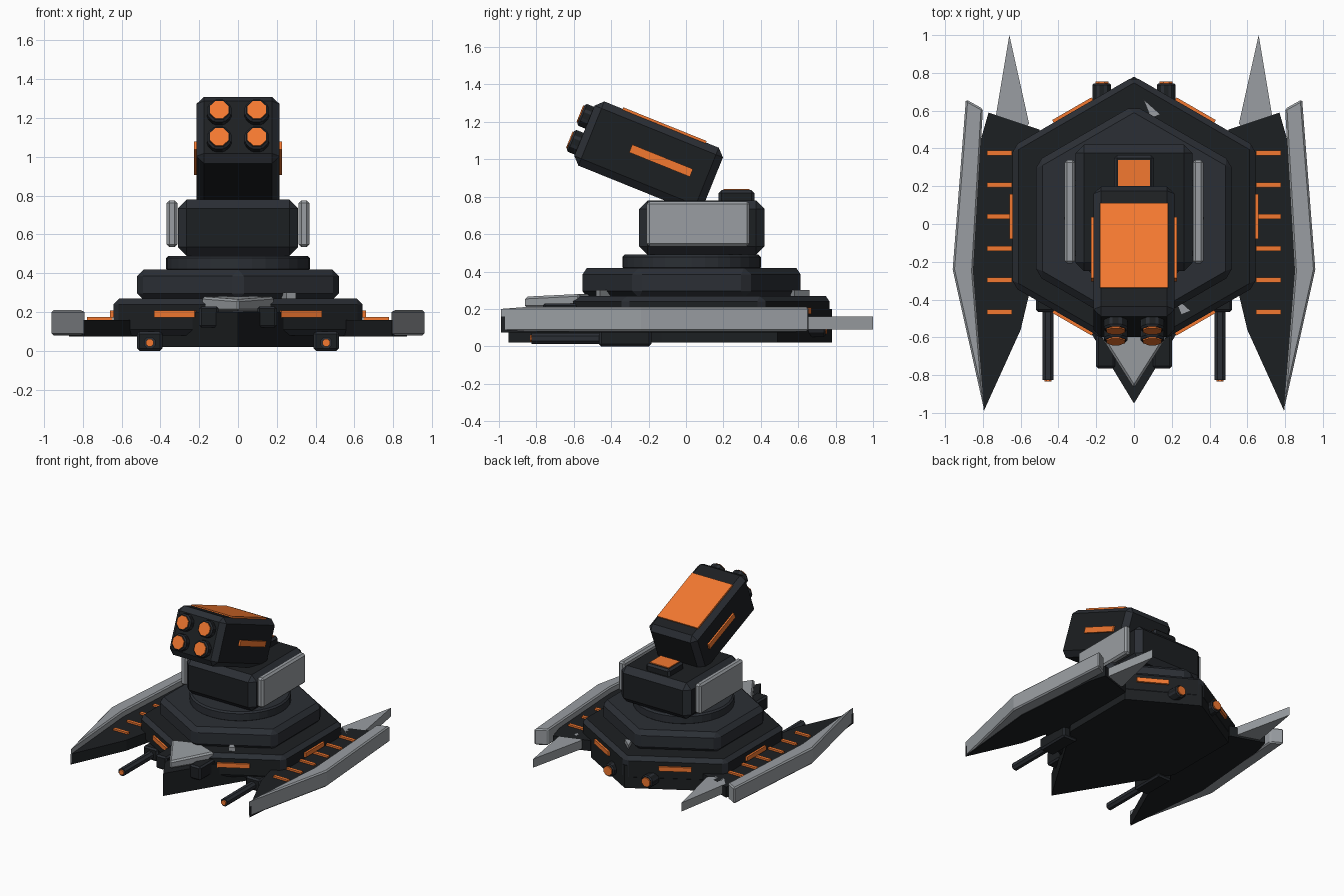
import bpy, bmesh, math
from mathutils import Matrix, Vector

if "Cube" in bpy.data.objects:
    bpy.data.objects.remove(bpy.data.objects["Cube"])


def material(name, rgb):
    m = bpy.data.materials.new(name)
    m.diffuse_color = (*rgb, 1)
    m.use_nodes = True
    m.node_tree.nodes["Principled BSDF"].inputs["Base Color"].default_value = m.diffuse_color
    return m


DARK = material("dark_armor", (0.012, 0.014, 0.016))
TRIM = material("dark_trim", (0.024, 0.028, 0.035))
GREY = material("grey_plate", (0.32, 0.34, 0.36))
ORANGE = material("orange_glow", (0.9, 0.19, 0.03))
ID = Matrix.Identity(4)


def finish(name, bm, mat, bevel, matrix):
    bmesh.ops.recalc_face_normals(bm, faces=bm.faces)
    me = bpy.data.meshes.new(name)
    bm.to_mesh(me)
    bm.free()
    ob = bpy.data.objects.new(name, me)
    bpy.context.collection.objects.link(ob)
    ob.matrix_world = matrix
    me.materials.append(mat)
    if bevel:
        me.materials.append(TRIM if mat == DARK else mat)
        mod = ob.modifiers.new("chamfer", 'BEVEL')
        mod.width = bevel
        mod.segments = 1
        mod.limit_method = 'ANGLE'
        mod.material = 1
    return ob


def prism(name, pts, z0, z1, mat, bevel=0, matrix=ID):
    """Flat outline pushed up from z0 to z1."""
    bm = bmesh.new()
    f = bm.faces.new([bm.verts.new((x, y, z0)) for x, y in pts])
    ext = bmesh.ops.extrude_face_region(bm, geom=[f])
    vs = [v for v in ext["geom"] if isinstance(v, bmesh.types.BMVert)]
    bmesh.ops.translate(bm, verts=vs, vec=(0, 0, z1 - z0))
    return finish(name, bm, mat, bevel, matrix)


def box(name, c, size, mat, bevel=0, matrix=ID, turn=0):
    bm = bmesh.new()
    bmesh.ops.create_cube(bm, size=1)
    bmesh.ops.scale(bm, vec=size, verts=bm.verts)
    return finish(name, bm, mat, bevel,
                  matrix @ Matrix.Translation(c) @ Matrix.Rotation(turn, 4, 'Z'))


def rod(name, x, z, y0, y1, r, mat, bevel=0, matrix=ID, sides=8):
    """Cylinder along y."""
    bm = bmesh.new()
    bmesh.ops.create_cone(bm, cap_ends=True, segments=sides, radius1=r, radius2=r, depth=abs(y1 - y0))
    m = matrix @ Matrix.Translation((x, (y0 + y1) / 2, z)) @ Matrix.Rotation(math.pi / 2, 4, 'X')
    return finish(name, bm, mat, bevel, m @ Matrix.Rotation(math.pi / sides, 4, 'Z'))


def ngon(n, r, cy):
    return [(r * math.sin(2 * math.pi * i / n), cy + r * math.cos(2 * math.pi * i / n)) for i in range(n)]


# Hull tiers
CY = 0.04
prism("keel", [(0, -0.95), (0.5, -0.13), (0.5, 0.49), (0, 0.78), (-0.5, 0.49), (-0.5, -0.13)], 0.02, 0.2, DARK)
prism("hull", ngon(6, 0.742, CY), 0.08, 0.27, DARK, 0.03)
prism("upper_hull", ngon(6, 0.6, 0.03), 0.26, 0.42, TRIM, 0.035)
ring = prism("turret_ring", ngon(32, 0.37, 0.03), 0.41, 0.49, TRIM, 0.012)

# Nose plate: triangle with lowered tip
nose = prism("nose_plate", [(0, -0.87), (0.19, -0.57), (0, -0.5), (-0.19, -0.57)], 0.205, 0.28, GREY, 0.012)
for v in nose.data.vertices:
    if v.co.y < -0.8 and v.co.z > 0.25:
        v.co.z = 0.265

# Small grey chips on the hull deck
for i, (x, y) in enumerate([(0.09, 0.61), (0.25, -0.43)]):
    prism(f"deck_chip_{i}", [(x - 0.04, y + 0.05), (x + 0.05, y - 0.03), (x, y - 0.05)], 0.26, 0.3, GREY)

for side, s in (("left", -1), ("right", 1)):
    def mir(pts):
        return [(s * x, y) for x, y in pts]

    # Wing deck, outer blade and rear spike
    prism(f"wing_deck_{side}", mir([(0.5, 0.5), (0.77, 0.59), (0.81, 0.45), (0.87, -0.25), (0.795, -0.99),
                                    (0.6, -0.56), (0.55, -0.35), (0.5, -0.2)]), 0.075, 0.16, DARK)
    prism(f"wing_blade_{side}", mir([(0.89, 0.66), (0.80, 0.61), (0.85, -0.25), (0.79, -1.0), (0.96, -0.24)]),
          0.08, 0.21, GREY, 0.01)
    prism(f"wing_spike_{side}", mir([(0.66, 1.0), (0.735, 0.55), (0.65, 0.45), (0.555, 0.53)]), 0.09, 0.16, GREY)
    # Glowing wing ribs and hull side strip
    for i in range(6):
        box(f"wing_rib_{side}_{i}", (s * 0.712, 0.375 - 0.168 * i, 0.162), (0.13, 0.026, 0.024), ORANGE)
    box(f"side_strip_{side}", (s * 0.647, 0.04, 0.19), (0.024, 0.24, 0.035), ORANGE)
    # Strips on the slanted hull faces
    for end, e in (("front", -1), ("rear", 1)):
        box(f"{end}_strip_{side}", (s * 0.323, CY + e * 0.56, 0.19), (0.24, 0.024, 0.035), ORANGE,
            turn=-s * e * math.radians(30))
    # Prow blocks
    box(f"prow_block_{side}", (s * 0.15, -0.66, 0.175), (0.1, 0.21, 0.11), DARK, 0.012)
    # Under-slung guns
    box(f"gun_mount_{side}", (s * 0.455, -0.325, 0.05), (0.13, 0.28, 0.1), DARK, 0.012)
    rod(f"gun_barrel_{side}", s * 0.455, 0.042, -0.825, -0.42, 0.032, TRIM)
    rod(f"gun_tip_{side}", s * 0.455, 0.042, -0.835, -0.82, 0.021, ORANGE)
    # Rear thrusters
    rod(f"thruster_{side}", s * 0.17, 0.1, 0.55, 0.745, 0.053, DARK, 0.008)
    rod(f"thruster_glow_{side}", s * 0.17, 0.1, 0.74, 0.755, 0.038, ORANGE)
    # Turret cheek armor
    box(f"turret_cheek_{side}", (s * 0.34, 0.065, 0.655), (0.055, 0.55, 0.24), GREY, 0.014)

# Turret body and rear vent
box("turret", (0, 0.085, 0.635), (0.62, 0.67, 0.29), DARK, 0.045)
box("vent_base", (0, 0.27, 0.795), (0.21, 0.19, 0.08), DARK, 0.015)
box("vent_glow", (0, 0.27, 0.832), (0.17, 0.14, 0.018), ORANGE)

# Tilted launcher, built in its own frame (forward is -y)
L = Matrix.Translation((0, -0.2, 1.014)) @ Matrix.Rotation(math.radians(-22), 4, 'X')
box("launcher", (0, 0, 0), (0.43, 0.74, 0.37), DARK, 0.04, L)
box("launcher_top_panel", (0, 0.016, 0.186), (0.36, 0.48, 0.016), ORANGE, 0, L)
for s in (-1, 1):
    box(f"launcher_side_strip_{s}", (s * 0.216, 0.07, 0.005), (0.024, 0.35, 0.045), ORANGE, 0, L)
    for k in (-1, 1):
        rod(f"tube_{s}_{k}", s * 0.097, k * 0.075, -0.42, -0.34, 0.068, DARK, 0.01, L)
        rod(f"tube_glow_{s}_{k}", s * 0.097, k * 0.075, -0.427, -0.41, 0.052, ORANGE, 0, L)
